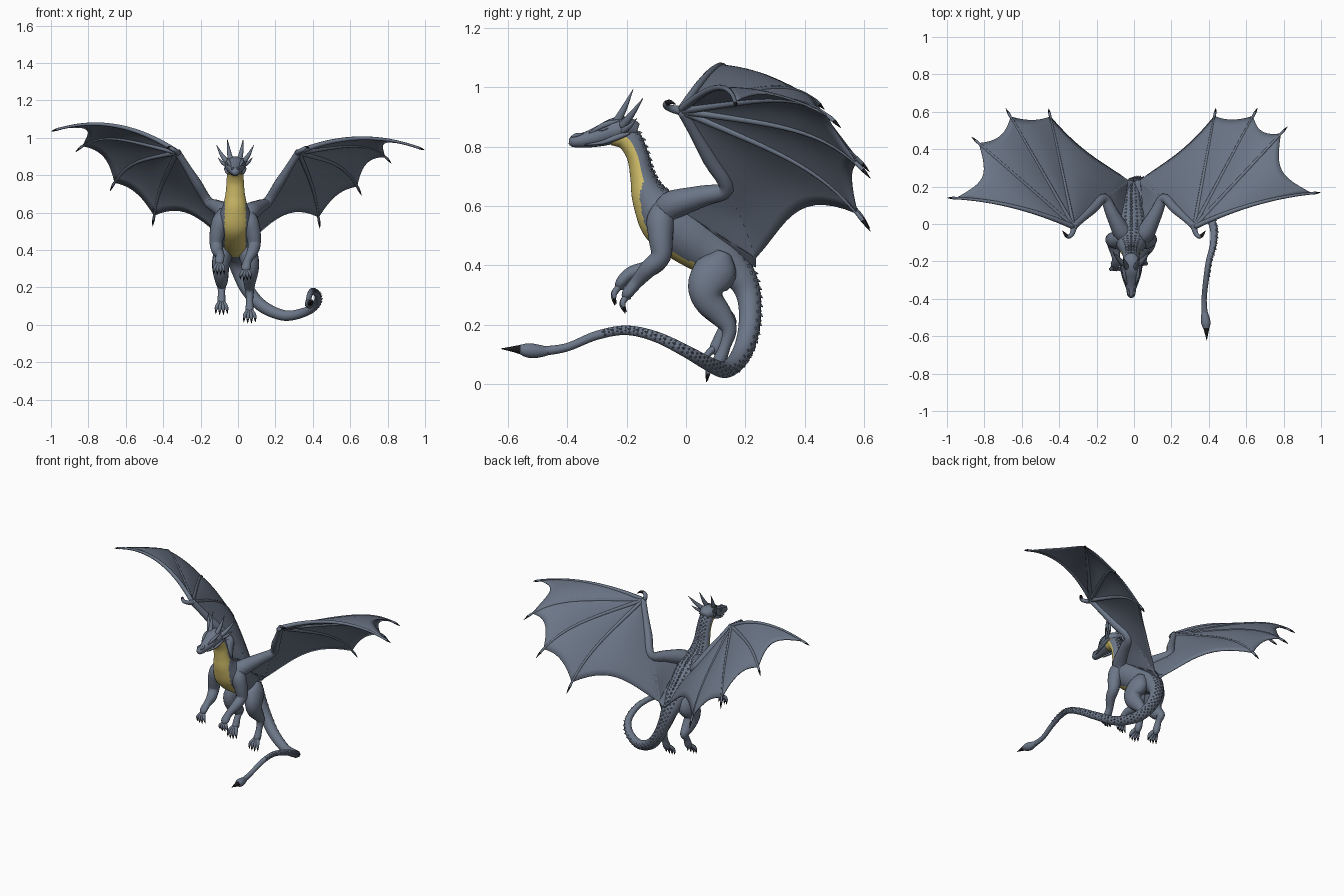
import bpy, bmesh, math
from mathutils import Vector

if "Cube" in bpy.data.objects:
    bpy.data.objects.remove(bpy.data.objects["Cube"])

V = Vector
X0 = -0.015  # centre line of the body


def material(name, col):
    m = bpy.data.materials.new(name)
    m.diffuse_color = (*col, 1)
    m.use_nodes = True
    m.node_tree.nodes["Principled BSDF"].inputs["Base Color"].default_value = m.diffuse_color
    return m


MATS = [material("slate_hide", (0.15, 0.183, 0.245)),
        material("golden_belly", (0.67, 0.54, 0.15)),
        material("black_claw", (0.01, 0.01, 0.012))]


def spline(pts, sub):
    """Smooth resampling of a row list."""
    pts = [V(p) for p in pts]
    out = []
    for i in range(len(pts) - 1):
        p0, p1, p2, p3 = pts[max(i - 1, 0)], pts[i], pts[i + 1], pts[min(i + 2, len(pts) - 1)]
        for k in range(sub):
            t = k / sub
            out.append(0.5 * (2 * p1 + (p2 - p0) * t + (2 * p0 - 5 * p1 + 4 * p2 - p3) * t * t
                              + (3 * p1 - p0 - 3 * p2 + p3) * t ** 3))
    return out + [pts[-1]]


def tube(bm, pts, n=12, sub=4, mi=0):
    """Loft along rows (x, y, z, half width[, half depth]); mi is an index or a rule."""
    rows = spline([tuple(p) + (p[-1],) * (5 - len(p)) for p in pts], sub)
    cs = [V(r[:3]) for r in rows]
    side, rings, frames = V((1, 0, 0)), [], []
    for i, c in enumerate(cs):
        t = (cs[min(i + 1, len(cs) - 1)] - cs[max(i - 1, 0)]).normalized()
        side = side - t * side.dot(t)
        if side.length < 0.05:
            side = t.orthogonal()
        side.normalize()
        up = t.cross(side)
        ra, rb = max(rows[i][3], 0.0008), max(rows[i][4], 0.0008)
        frames.append((c, t, side.copy(), up, ra, rb))
        rings.append([bm.verts.new(c + side * ra * math.cos(a) + up * rb * math.sin(a))
                      for a in (2 * math.pi * j / n for j in range(n))])
    for i in range(len(rings) - 1):
        for j in range(n):
            k = (j + 1) % n
            f = bm.faces.new((rings[i][j], rings[i][k], rings[i + 1][k], rings[i + 1][j]))
            a = 2 * math.pi * (j + 0.5) / n
            f.material_index = mi(i / (len(rings) - 1), a, f.calc_center_median()) if callable(mi) else mi
    for r in (rings[0], rings[-1]):
        f = bm.faces.new(r)
        f.material_index = mi(0 if r is rings[0] else 1, -1, cs[0]) if callable(mi) else mi
    return frames


def finish(bm, name, thick=0):
    bmesh.ops.recalc_face_normals(bm, faces=bm.faces[:])
    for f in bm.faces:
        f.smooth = True
    me = bpy.data.meshes.new(name)
    bm.to_mesh(me)
    bm.free()
    for m in MATS:
        me.materials.append(m)
    ob = bpy.data.objects.new(name, me)
    bpy.context.collection.objects.link(ob)
    if thick:
        s = ob.modifiers.new("thickness", 'SOLIDIFY')
        s.thickness, s.offset = thick, 0
    return ob


def clawed(u, a, c):
    return 2 if u > 0.6 else 0


# Neck, trunk and tail in one loft, belly coloured on the underside
body = [(X0, -.245, .842, .038, .038), (X0, -.195, .828, .043, .042), (X0, -.163, .77, .046, .037),
        (X0, -.146, .70, .052, .042), (X0, -.122, .63, .068, .062), (X0, -.07, .56, .095, .093),
        (X0, 0, .505, .092, .095), (X0, .07, .455, .078, .085), (X0, .13, .415, .068, .072),
        (-.01, .185, .36, .052, .052), (.005, .212, .29, .04, .04), (.05, .212, .19, .036, .036),
        (.13, .185, .10, .033, .033), (.25, .135, .05, .028, .028), (.36, .075, .07, .024, .024),
        (.42, 0, .112, .021, .021), (.425, -.1, .16, .018, .018), (.40, -.2, .182, .016, .016),
        (.385, -.3, .165, .015, .015), (.375, -.4, .125, .014, .014), (.378, -.48, .112, .016, .016)]


def belly(u, a, c):
    if u > .39 or c.z < .34:
        return 0
    return 1 if math.sin(a) > .03 and abs(c.x - X0) < .056 else 0


bm = bmesh.new()
frames = tube(bm, body, 72, 7, belly)
finish(bm, "body_and_tail")

# Tail bulb and spike
bm = bmesh.new()
tube(bm, [(.377, -.465, .112, .015), (.381, -.505, .112, .024), (.385, -.535, .115, .024),
          (.387, -.565, .118, .014), (.389, -.622, .12, .001)], 14, 5,
     lambda u, a, c: 2 if u > .68 else 0)
finish(bm, "tail_spike")

# Rows of low raised scales along the back
bm = bmesh.new()
for i, (c, t, s, up, ra, rb) in enumerate(frames[8:125]):
    for k in (-2, -1, 0, 1, 2):
        if (i + k) % 2:
            continue
        a = -math.pi / 2 + k * .33
        d = s * ra * math.cos(a) + up * rb * math.sin(a)
        w = .003 + .09 * ra
        h = (.008 if k == 0 else .002) + .02 * ra
        p = c + d * .95
        q = c + d + d.normalized() * h * .7 + t * h
        tube(bm, [(*p, w), (*q, .001)], 6, 1)
finish(bm, "back_scales")

# Head
bm = bmesh.new()
tube(bm, [(X0, -.394, .818, .008, .009), (X0, -.38, .818, .021, .02), (X0, -.335, .823, .029, .027),
          (X0, -.285, .837, .043, .036), (X0, -.24, .853, .055, .043), (X0, -.2, .86, .05, .04),
          (X0, -.165, .85, .028, .028)], 20, 5,
     lambda u, a, c: 1 if u > .6 and math.sin(a) > .45 else 0)
for s in (-1, 1):
    # brow ridge, nostril, jaw line, eye
    tube(bm, [(X0 + s * .022, -.325, .845, .003), (X0 + s * .036, -.275, .872, .01),
              (X0 + s * .04, -.225, .888, .004)], 8)
    tube(bm, [(X0 + s * .012, -.385, .832, .002), (X0 + s * .015, -.37, .838, .007),
              (X0 + s * .014, -.345, .843, .002)], 8)
    tube(bm, [(X0 + s * .027, -.34, .806, .002), (X0 + s * .043, -.28, .814, .007),
              (X0 + s * .05, -.225, .834, .01), (X0 + s * .05, -.19, .845, .004)], 8)
    tube(bm, [(X0 + s * .036, -.293, .853, .001), (X0 + s * .043, -.278, .858, .005),
              (X0 + s * .048, -.262, .861, .001)], 8)
finish(bm, "head")

# Horns and cheek spikes
bm = bmesh.new()
for s in (-1, 1):
    for p in ([(.022, -.235, .88, .015), (.033, -.21, .925, .011), (.042, -.178, .992, .001)],
              [(.04, -.215, .868, .015), (.07, -.185, .905, .011), (.10, -.145, .962, .001)],
              [(.04, -.215, .85, .012), (.07, -.19, .868, .008), (.092, -.165, .895, .001)]):
        tube(bm, [(X0 + s * x, y, z, r) for x, y, z, r in p], 10)
finish(bm, "horns")


def foot(bm, root, tip, spread, r):
    """Four clawed toes fanning from root to tip."""
    root, tip = V(root), V(tip)
    for k in (-1.5, -.5, .5, 1.5):
        b = tip + V((k * spread, -.004 * (1.5 - abs(k)), .006 * abs(k)))
        m = root.lerp(b, .5) + V((k * spread * .3, -.014, .003))
        tube(bm, [(*root, r), (*m, r * .9), (*b, .001)], 8, 5, clawed)


# Front legs
for s, name, wrist, hand, tip in (
        (1, "front_leg_right", (.052, -.165, .345), (.043, -.197, .305), (.04, -.2, .235)),
        (-1, "front_leg_left", (-.095, -.185, .375), (-.1, -.218, .342), (-.102, -.235, .262))):
    bm = bmesh.new()
    tube(bm, [(X0 + s * .055, -.07, .61, .03), (X0 + s * .077, -.085, .555, .047),
              (X0 + s * .096, -.085, .49, .041), (X0 + s * .102, -.085, .43, .034),
              (X0 + s * .092, -.125, .39, .03), (*wrist, .022), (*hand, .025, .019),
              (*V(hand).lerp(V(tip), .3), .012)], 16)
    foot(bm, V(hand).lerp(V(tip), .1), tip, .019, .011)
    finish(bm, name)

# Hind legs
for x, name, dz, dy in ((.062, "hind_leg_right", 0, 0), (-.088, "hind_leg_left", .045, -.01)):
    s = 1 if x > 0 else -1
    bm = bmesh.new()
    tube(bm, [(x - s * .025, .125, .44, .03), (x - s * .012, .105, .39, .05, .07),
              (x + s * .003, .072, .335, .048, .066), (x + s * .004, .075, .285, .043, .052),
              (x, .115, .235, .034, .04), (x, .145, .185 + dz * .5, .024, .026),
              (x, .132 + dy, .13 + dz, .019), (x, .112 + dy, .08 + dz, .022),
              (x, .098 + dy, .06 + dz, .014)], 16)
    foot(bm, (x, .115 + dy, .085 + dz), (x, .073 + dy, .005 + dz), .021, .012)
    finish(bm, name)


def panel(bm, f, g, k0, k1, dip, lift):
    """Membrane between two curves, with a scalloped outer edge."""
    n, m = 16, 12
    grid = []
    for i in range(n + 1):
        row = []
        for j in range(m + 1):
            s = j / m
            t = i / n * (k0 + (k1 - k0) * s - dip * 4 * s * (1 - s))
            row.append(bm.verts.new(f(t).lerp(g(t), s) + V((0, 0, lift * math.sin(math.pi * s) * t))))
        grid.append(row)
    for i in range(n):
        for j in range(m):
            bm.faces.new((grid[i][j], grid[i][j + 1], grid[i + 1][j + 1], grid[i + 1][j]))


# Wings, each with its own finger tips
def wing(s, name, lead, tips):
    wrist, elbow = V((s * .325, -.015, .925)), V((s * .16, .137, .66))
    shoulder, hip = V((s * .06, -.05, .60)), V((s * .035, .235, .425))

    def leading(tip):
        return lambda t: wrist.lerp(V(tip), t) + V((0, .035, lead)) * 4 * t * (1 - t)

    def finger(tip):
        return lambda t: wrist.lerp(V(tip), t) + V((0, 0, .085)) * 1.6 * t * (1 - t ** 4)

    fs = [leading(tips[0])] + [finger(p) for p in tips[1:]]
    inner = spline([wrist, wrist.lerp(elbow, .5), elbow, V((s * .09, .19, .55)), hip], 10)

    def arm(t):
        q = min(t, 1) * (len(inner) - 1)
        i = min(int(q), len(inner) - 2)
        return inner[i].lerp(inner[i + 1], q - i)

    bm = bmesh.new()
    for f, g, dip, lift in ((fs[0], fs[1], .13, .022), (fs[1], fs[2], .06, .018), (fs[2], fs[3], .03, .018)):
        panel(bm, f, g, .93, .93, dip, lift)
    panel(bm, fs[3], arm, .93, 1, .08, .05)
    # root web from the upper arm to the back, sharing the edge of the inner panel
    panel(bm, lambda t: elbow.lerp(shoulder, t),
          lambda t: arm(.5 + .5 * t), 1, 1, 0, 0)
    panel(bm, lambda t: shoulder.lerp(hip, t),
          lambda t: shoulder.lerp(hip, t) + V((s * -.03, 0, -.03)), 1, 1, 0, 0)
    bmesh.ops.remove_doubles(bm, verts=bm.verts[:], dist=.0005)
    finish(bm, name + "_membrane", .006)

    # arm, finger bones with black claws, and thumb hook
    bm = bmesh.new()
    tube(bm, [(s * .03, -.06, .56, .05), (*shoulder, .05), (*shoulder.lerp(elbow, .55), .036),
              (*elbow, .026), (*elbow.lerp(wrist, .35), .026), (*elbow.lerp(wrist, .7), .02),
              (*wrist, .019)], 14)
    for i, f in enumerate(fs):
        sink = V((0, 0, -.004 if i else 0))
        tube(bm, [(*(f(k / 12) + sink * (1 - k / 12)), .014 - .008 * k / 12) for k in range(12)]
             + [(*f(.96), .007), (*f(1), .001)], 8, 3, lambda u, a, c: 2 if u > .9 else 0)
    tube(bm, [(s * .318, -.005, .918, .018), (s * .33, -.05, .928, .013), (s * .35, -.068, .94, .011),
              (s * .368, -.055, .95, .008), (s * .382, -.035, .942, .001)], 10, 4, clawed)
    finish(bm, name + "_bones")


wing(-1, "wing_left", .085,
     [(-.998, .14, 1.035), (-.868, .465, .925), (-.685, .617, .715), (-.457, .618, .525)])
wing(1, "wing_right", .068,
     [(.998, .168, .935), (.82, .52, .863), (.66, .62, .693), (.438, .62, .515)])
